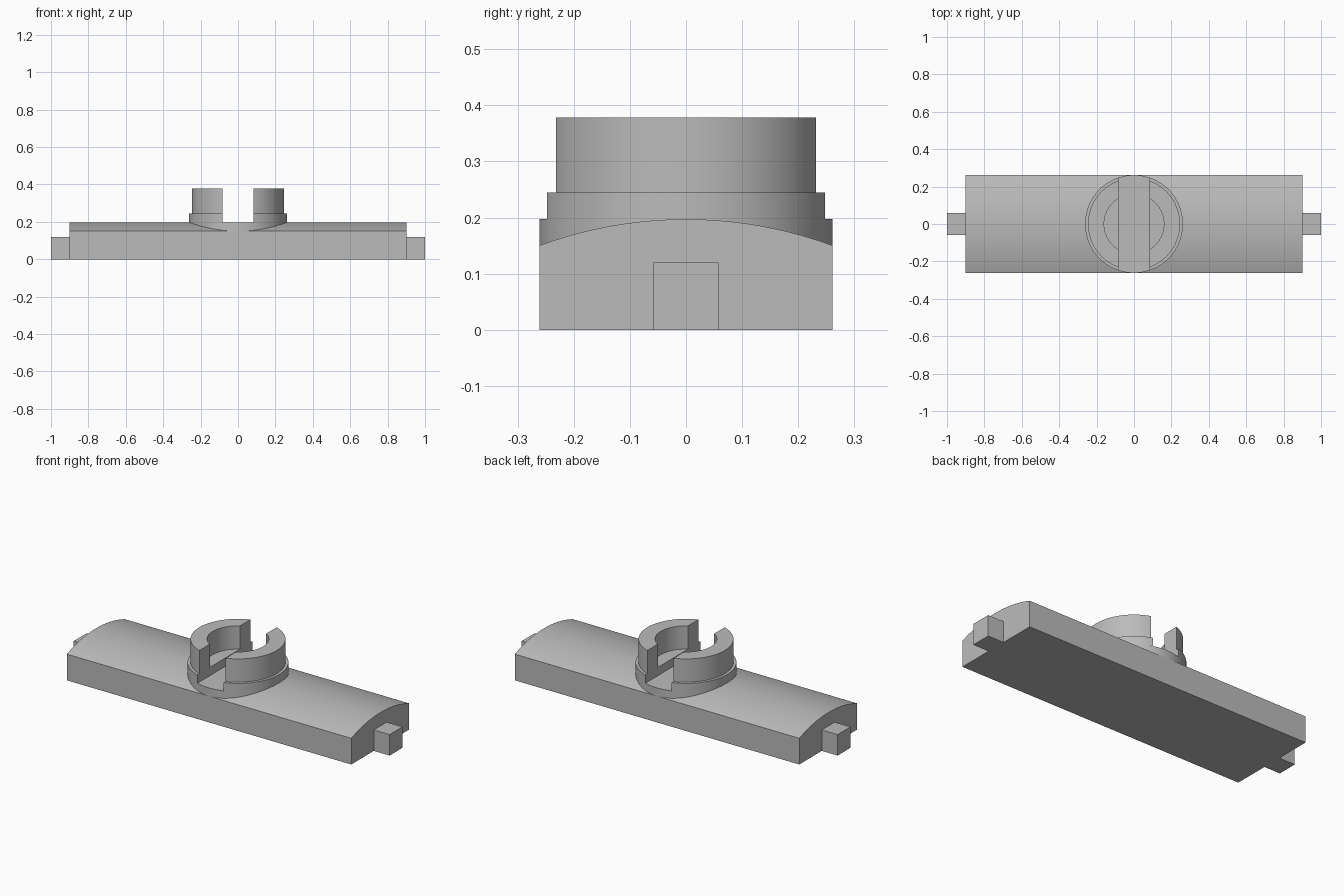
import bpy, bmesh, math
from mathutils import Matrix

cube = bpy.data.objects.get("Cube")
if cube:
    bpy.data.objects.remove(cube)

grey = bpy.data.materials.new("plain grey")
grey.use_nodes = True
colour = (0.5, 0.5, 0.5, 1)
grey.diffuse_color = colour
grey.node_tree.nodes["Principled BSDF"].inputs["Base Color"].default_value = colour

HALF_WIDTH = 0.2615   # half the body width, also the collar radius
CROWN = 0.197         # top of the arched body and floor of the slot
COLLAR_TOP = 0.245
SLOT = 0.083          # half the slot width


def prism(name, outline, low, high, along_x=False, mirror=False):
    """Extrude a closed outline along z, or along x for (y, z) outlines."""
    bm = bmesh.new()
    base = bm.faces.new([bm.verts.new((a, b, low)) for a, b in outline])
    top = bmesh.ops.extrude_face_region(bm, geom=[base])["geom"]
    moved = [v for v in top if isinstance(v, bmesh.types.BMVert)]
    bmesh.ops.translate(bm, verts=moved, vec=(0, 0, high - low))
    if along_x:
        # cyclic axis swap: (a, b, c) becomes (c, a, b)
        swap = Matrix(((0, 0, 1), (1, 0, 0), (0, 1, 0))).to_4x4()
        bmesh.ops.transform(bm, matrix=swap, verts=bm.verts)
    bmesh.ops.recalc_face_normals(bm, faces=bm.faces)
    mesh = bpy.data.meshes.new(name)
    bm.to_mesh(mesh)
    bm.free()
    mesh.materials.append(grey)
    ob = bpy.data.objects.new(name, mesh)
    bpy.context.collection.objects.link(ob)
    if mirror:
        ob.modifiers.new("Mirror", "MIRROR")
    bpy.ops.object.select_all(action="DESELECT")
    bpy.context.view_layer.objects.active = ob
    ob.select_set(True)
    bpy.ops.object.shade_smooth_by_angle(angle=math.radians(30))
    return ob


def arc(radius, start, end, steps=48, centre=0.0):
    angles = [start + (end - start) * i / steps for i in range(steps + 1)]
    return [(radius * math.cos(a), centre + radius * math.sin(a)) for a in angles]


def cut_arc(radius):
    """Arc on the +x side, ending where it meets the slot wall."""
    a = math.acos(SLOT / radius)
    return arc(radius, -a, a)


# Body with a shallow arched top
rise = CROWN - 0.15
bend = (HALF_WIDTH ** 2 + rise ** 2) / (2 * rise)
spread = math.asin(HALF_WIDTH / bend)
crown = arc(bend, math.pi / 2 - spread, math.pi / 2 + spread, 40, CROWN - bend)
prism("body", [(-HALF_WIDTH, 0), (HALF_WIDTH, 0)] + crown, -0.9, 0.9, along_x=True)

# Square pins at both ends
prism("end_pins", [(-0.058, 0), (0.058, 0), (0.058, 0.12), (-0.058, 0.12)],
      0.9, 1.0, along_x=True, mirror=True)

# Round collar, its two raised halves and the split ring above
prism("collar_base", arc(HALF_WIDTH, 0, 2 * math.pi, 96)[:-1], 0.12, CROWN)
prism("collar_halves", cut_arc(HALF_WIDTH), CROWN, COLLAR_TOP, mirror=True)
prism("split_ring", cut_arc(0.246) + cut_arc(0.16)[::-1], COLLAR_TOP, 0.378, mirror=True)
